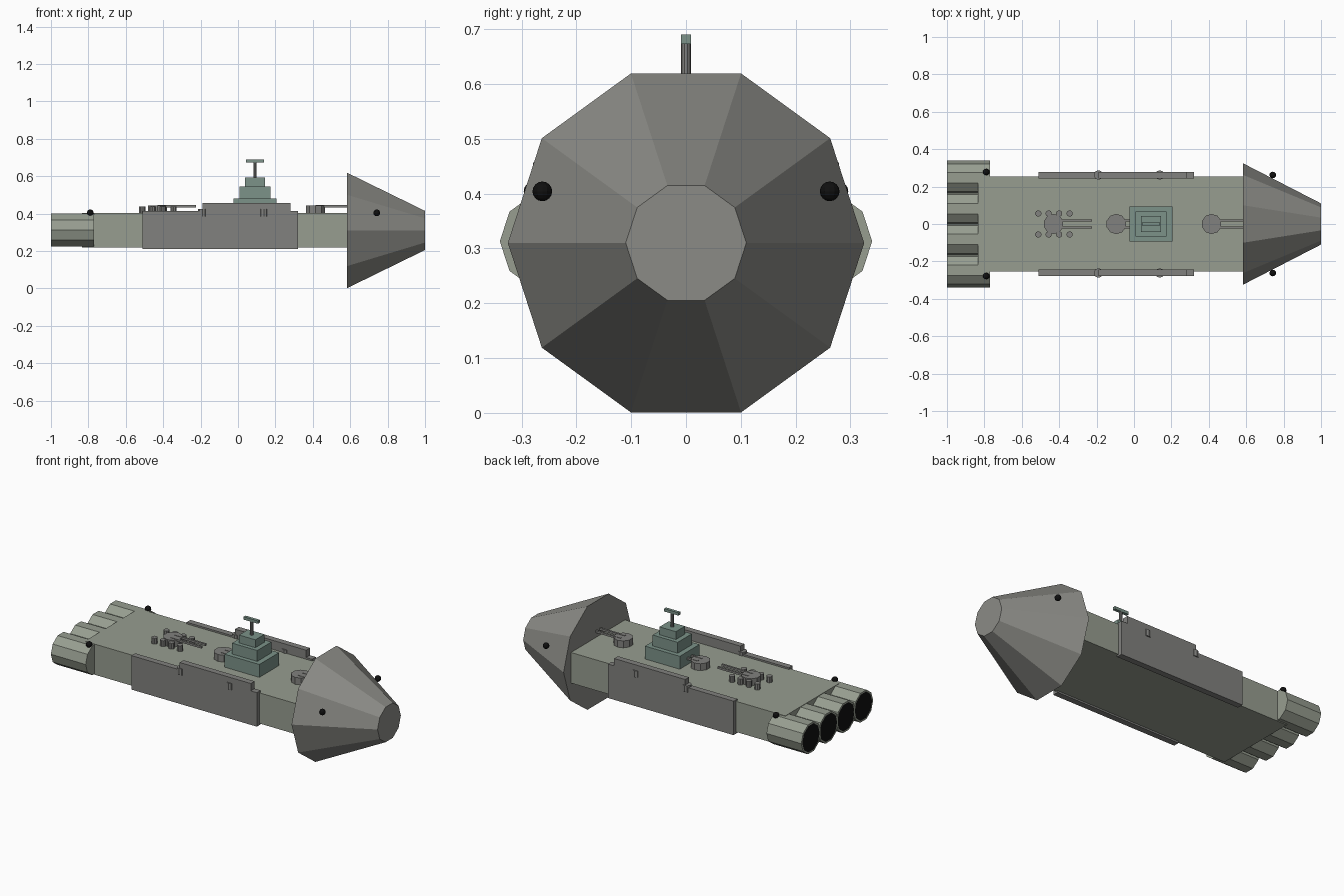
import bpy, bmesh
from math import pi
from mathutils import Matrix, Vector

if "Cube" in bpy.data.objects:
    bpy.data.objects.remove(bpy.data.objects["Cube"])


def material(name, rgb):
    m = bpy.data.materials.new(name)
    m.diffuse_color = (*rgb, 1)
    m.use_nodes = True
    m.node_tree.nodes["Principled BSDF"].inputs["Base Color"].default_value = m.diffuse_color
    return m


HULL = material("hull_green", (0.31, 0.34, 0.28))
NOSE = material("nose_grey", (0.26, 0.26, 0.24))
STEEL = material("steel", (0.22, 0.22, 0.21))
TEAL = material("bridge_teal", (0.20, 0.29, 0.25))
BLACK = material("black", (0.005, 0.005, 0.005))


def finish(name, bm, *mats):
    mesh = bpy.data.meshes.new(name)
    bmesh.ops.recalc_face_normals(bm, faces=bm.faces)
    bm.to_mesh(mesh)
    bm.free()
    for m in mats:
        mesh.materials.append(m)
    ob = bpy.data.objects.new(name, mesh)
    bpy.context.collection.objects.link(ob)
    return ob


def box(name, x, y, z, mat):
    """Box from (min, max) ranges."""
    bm = bmesh.new()
    size = [b - a for a, b in (x, y, z)]
    mid = [(a + b) / 2 for a, b in (x, y, z)]
    bmesh.ops.create_cube(bm, size=1, matrix=Matrix.Translation(mid) @ Matrix.Diagonal((*size, 1)))
    return finish(name, bm, mat)


def drum(name, x, y, z0, z1, r, mat, sides=10):
    """Upright cylinder."""
    bm = bmesh.new()
    bmesh.ops.create_cone(bm, cap_ends=True, segments=sides, radius1=r, radius2=r, depth=z1 - z0,
                          matrix=Matrix.Translation((x, y, (z0 + z1) / 2)))
    return finish(name, bm, mat)


def lengthwise(x0, x1, y, z, r0, r1):
    """Ten-sided frustum along x, with a vertex pointing sideways."""
    bm = bmesh.new()
    turn = Matrix.Rotation(pi / 2, 4, 'Y') @ Matrix.Rotation(pi / 2, 4, 'Z')
    bmesh.ops.create_cone(bm, cap_ends=True, segments=10, radius1=r0, radius2=r1, depth=x1 - x0,
                          matrix=Matrix.Translation(((x0 + x1) / 2, y, z)) @ turn)
    # keep a vertex exactly on the +y side
    if not any(abs(v.co.z - z) < 1e-4 for v in bm.verts):
        bmesh.ops.rotate(bm, verts=bm.verts, cent=(0, y, z), matrix=Matrix.Rotation(pi / 10, 3, 'X'))
    return bm


# Main body and nose
box("hull", (-0.835, 0.585), (-0.255, 0.255), (0.22, 0.403), HULL)
finish("nose", lengthwise(0.582, 1.0, 0, 0.31, 0.325, 0.11), NOSE)

# Engines with black nozzle openings
for i in range(4):
    bm = lengthwise(-1.0, -0.77, (i - 1.5) * 0.165, 0.313, 0.092, 0.092)
    bm.normal_update()
    back = min(bm.faces, key=lambda f: f.calc_center_median().x)
    bmesh.ops.inset_region(bm, faces=[back], thickness=0.01)
    back.material_index = 1
    finish(f"engine_{i + 1}", bm, HULL, BLACK)

# Side armour, pegs and sensor balls
for s, side in ((-1, "right"), (1, "left")):
    y = sorted((s * 0.243, s * 0.279))
    profile = [(-0.51, 0.21), (0.32, 0.21), (0.32, 0.413), (0.28, 0.413),
               (0.28, 0.457), (-0.19, 0.457), (-0.19, 0.413), (-0.51, 0.413)]
    bm = bmesh.new()
    face = bm.faces.new([bm.verts.new((px, y[0], pz)) for px, pz in profile])
    ext = bmesh.ops.extrude_face_region(bm, geom=[face])
    moved = [g for g in ext["geom"] if isinstance(g, bmesh.types.BMVert)]
    bmesh.ops.translate(bm, verts=moved, vec=Vector((0, y[1] - y[0], 0)))
    finish(f"side_armour_{side}", bm, STEEL)
    for x in (-0.19, 0.138):
        drum(f"side_peg_{side}", x, s * 0.262, 0.385, 0.424, 0.025, STEEL)
    for x, by in ((0.742, 0.262), (-0.79, 0.278)):
        bm = bmesh.new()
        bmesh.ops.create_uvsphere(bm, u_segments=12, v_segments=8, radius=0.018,
                                  matrix=Matrix.Translation((x, s * by, 0.404)))
        finish(f"sensor_ball_{side}", bm, BLACK)

# Stepped bridge tower with mast
CX = 0.091
for name, hx, hy, z0, z1 in (("bridge_base", 0.115, 0.093, 0.40, 0.48),
                             ("bridge_middle", 0.083, 0.067, 0.48, 0.545),
                             ("bridge_top", 0.054, 0.043, 0.545, 0.592),
                             ("mast_bar", 0.047, 0.009, 0.673, 0.69)):
    box(name, (CX - hx, CX + hx), (-hy, hy), (z0, z1), TEAL)
drum("mast_post", CX, 0, 0.59, 0.675, 0.009, STEEL)

# Twin-barrel turrets
for x in (0.415, -0.095, -0.43):
    drum("turret", x, 0, 0.40, 0.444, 0.054, STEEL)
    for s in (-1, 1):
        box("turret_barrel", (x, x + 0.205), (s * 0.019 - 0.006, s * 0.019 + 0.006),
            (0.434, 0.446), STEEL)

# Small canisters around the rear turret
for s in (-1, 1):
    for i in range(4):
        drum("canister", -0.512 + i * 0.056, s * 0.056, 0.40, 0.438, 0.017, STEEL)
